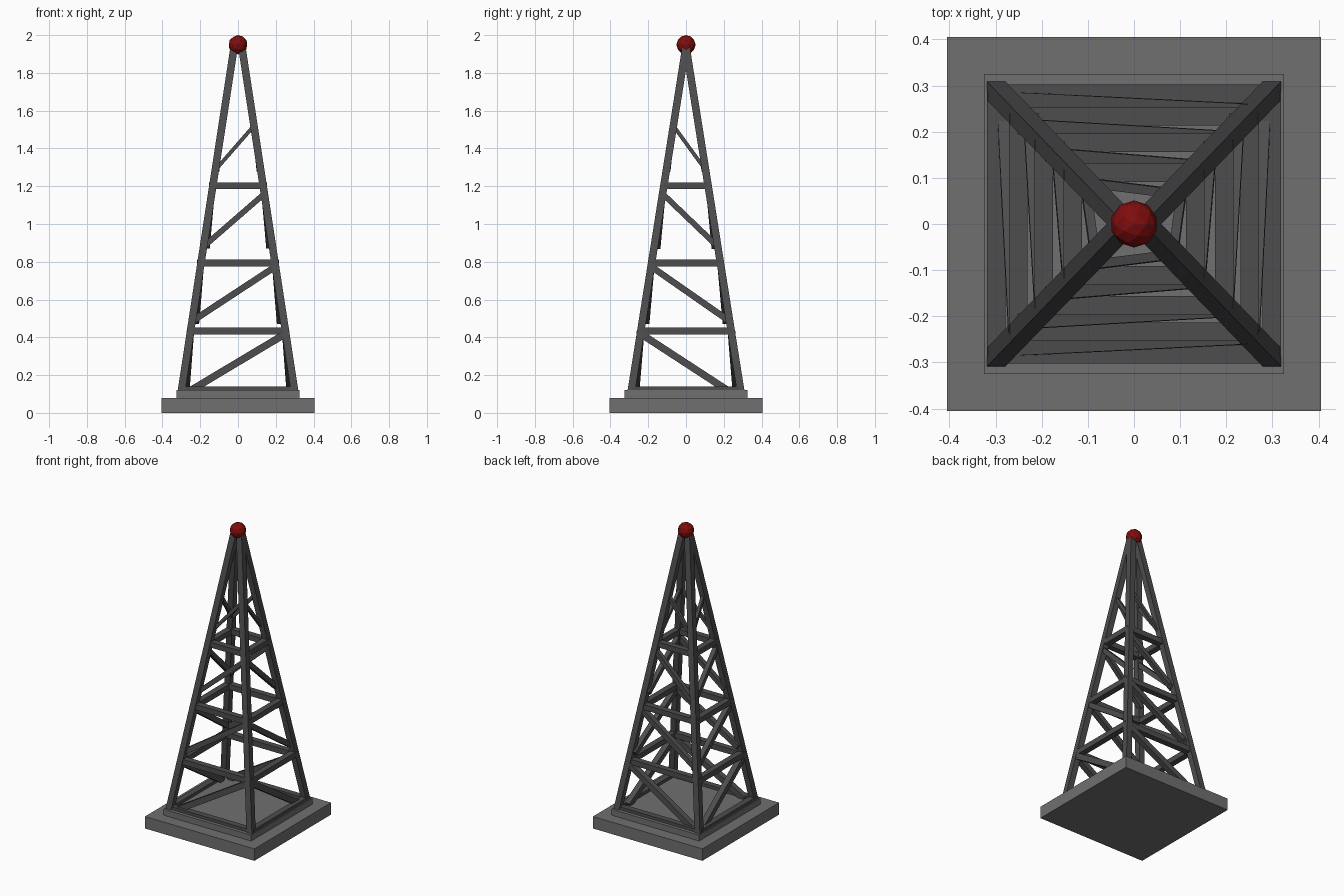
import bpy
from mathutils import Vector

if "Cube" in bpy.data.objects:
    bpy.data.objects.remove(bpy.data.objects["Cube"])

X, Y, Z = Vector((1, 0, 0)), Vector((0, 1, 0)), Vector((0, 0, 1))
Z0, Z1 = 0.115, 1.94          # leg foot and leg top heights


def material(name, r, g, b):
    m = bpy.data.materials.new(name)
    m.diffuse_color = (r, g, b, 1)
    m.use_nodes = True
    m.node_tree.nodes["Principled BSDF"].inputs["Base Color"].default_value = m.diffuse_color
    return m


concrete = material("concrete_grey", 0.16, 0.16, 0.16)
steel = material("steel_grey", 0.075, 0.075, 0.075)
red = material("beacon_red", 0.22, 0.004, 0.004)


def prism(name, a, b, u, v, mat=steel):
    """Bar from a to b with a parallelogram section of half-axes u and v."""
    a, b = Vector(a), Vector(b)
    verts = [p + i * u + j * v for p in (a, b)
             for i, j in ((-1, -1), (1, -1), (1, 1), (-1, 1))]
    faces = [(3, 2, 1, 0), (4, 5, 6, 7)] + \
            [(k, (k + 1) % 4, (k + 1) % 4 + 4, k + 4) for k in range(4)]
    if (b - a).dot(u.cross(v)) < 0:
        faces = [f[::-1] for f in faces]
    mesh = bpy.data.meshes.new(name)
    mesh.from_pydata(verts, [], faces)
    mesh.materials.append(mat)
    ob = bpy.data.objects.new(name, mesh)
    bpy.context.collection.objects.link(ob)


def leg_x(z):
    return 0.30 - 0.28 * (z - Z0) / (Z1 - Z0)


def leg_y(z):
    return 0.29 * (Z1 - z) / (Z1 - Z0)


# Stepped base
prism("base_slab", (0, 0, 0), (0, 0, 0.08), X * 0.405, Y * 0.405, concrete)
prism("base_plinth", (0, 0, 0.08), (0, 0, 0.12), X * 0.325, Y * 0.325, concrete)

# Four leaning legs
for sx in (-1, 1):
    for sy in (-1, 1):
        prism("leg", (sx * leg_x(Z0), sy * leg_y(Z0), Z0),
              (sx * leg_x(Z1), sy * leg_y(Z1), Z1), X * 0.02, Y * 0.02)

# Horizontal rings of struts
for z in (0.122, 0.433, 0.793, 1.202):
    x, y = leg_x(z), leg_y(z)
    for s in (-1, 1):
        prism("cross_strut", (-x, s * (y - 0.006), z), (x, s * (y - 0.006), z),
              Y * 0.02, Z * 0.018)
        prism("side_strut", (s * x, -y, z), (s * x, y, z), X * 0.02, Z * 0.018)


def brace(name, a, b, normal, half):
    a, b = Vector(a), Vector(b)
    prism(name, a, b, normal * half, (b - a).cross(normal).normalized() * half)


# Diagonal braces: low z, high z, half thickness
for lo, hi, h in ((0.12, 0.42, 0.019), (0.485, 0.775, 0.017),
                  (0.88, 1.16, 0.015), (1.285, 1.52, 0.010)):
    inset = h * 1.2
    for s in (-1, 1):
        brace("face_brace", (-leg_x(lo) + 0.05 * (lo < 0.2), s * (leg_y(lo) - inset), lo),
              (leg_x(hi), s * leg_y(hi), hi), Y, h)
        brace("side_brace", (s * (leg_x(lo) - inset), leg_y(lo) - 0.07 * (lo < 0.2), lo),
              (s * leg_x(hi), -leg_y(hi), hi), X, h)

# Red beacon on top
bpy.ops.mesh.primitive_ico_sphere_add(subdivisions=2, radius=0.051, location=(0, 0, 1.949))
beacon = bpy.context.object
beacon.name = "beacon"
beacon.data.materials.append(red)
